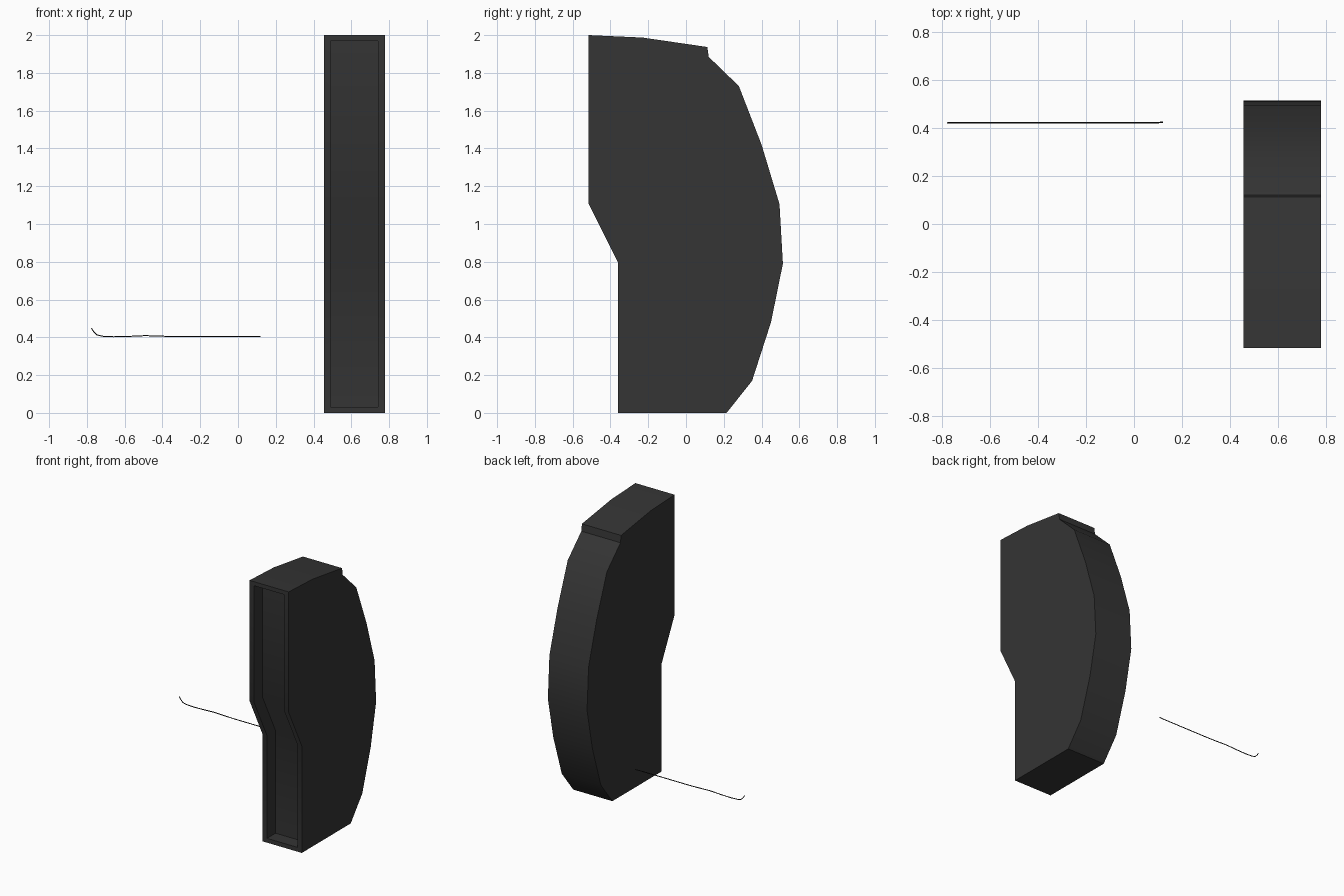
import bpy, bmesh, math

if "Cube" in bpy.data.objects:
    bpy.data.objects.remove(bpy.data.objects["Cube"])


def material(name, value):
    mat = bpy.data.materials.new(name)
    mat.diffuse_color = (value, value, value, 1)
    mat.use_nodes = True
    mat.node_tree.nodes["Principled BSDF"].inputs["Base Color"].default_value = mat.diffuse_color
    return mat


def prism(name, profile, x0, x1):
    """Extrude a closed (y, z) profile along x."""
    bm = bmesh.new()
    face = bm.faces.new([bm.verts.new((x0, y, z)) for y, z in profile])
    ext = bmesh.ops.extrude_face_region(bm, geom=[face])
    verts = [g for g in ext["geom"] if isinstance(g, bmesh.types.BMVert)]
    bmesh.ops.translate(bm, verts=verts, vec=(x1 - x0, 0, 0))
    bmesh.ops.recalc_face_normals(bm, faces=bm.faces)
    mesh = bpy.data.meshes.new(name)
    bm.to_mesh(mesh)
    bm.free()
    obj = bpy.data.objects.new(name, mesh)
    bpy.context.collection.objects.link(obj)
    return obj


# Housing: stepped flat front, faceted bulging back
front = [(-0.515, 1.105), (-0.36, 0.795)]
housing = prism("housing", [
    (-0.515, 2.0), (-0.23, 1.987), (0.113, 1.937), (0.12, 1.885),
    (0.28, 1.73), (0.40, 1.42), (0.495, 1.105), (0.513, 0.79),
    (0.45, 0.48), (0.35, 0.17), (0.215, 0.0), (-0.36, 0.0),
    front[1], front[0]], 0.455, 0.777)
housing.data.materials.append(material("dark_grey", 0.035))

# Shallow recess following the stepped front
depth = 0.1
floor = [(y + depth, z) for y, z in front]
cutter = prism("recess_cutter", [
    (-0.7, 1.97), (floor[0][0], 1.97), *floor,
    (floor[1][0], 0.032), (-0.7, 0.032)], 0.491, 0.741)
cutter.hide_render = True

mod = housing.modifiers.new("recess", 'BOOLEAN')
mod.operation = 'DIFFERENCE'
mod.solver = 'EXACT'
mod.object = cutter
bpy.context.view_layer.objects.active = housing
housing.select_set(True)
bpy.ops.object.modifier_apply(modifier=mod.name)
bpy.data.objects.remove(cutter)
bpy.ops.object.shade_smooth_by_angle(angle=math.radians(30))

# Thin wire with an upturned end
path = [(-0.776, 0.42, 0.449), (-0.764, 0.42, 0.43), (-0.747, 0.42, 0.413),
        (-0.72, 0.42, 0.406), (-0.66, 0.42, 0.403), (-0.58, 0.42, 0.405),
        (-0.49, 0.42, 0.409), (-0.40, 0.42, 0.406), (-0.33, 0.42, 0.404),
        (0.08, 0.42, 0.404), (0.12, 0.423, 0.404)]
curve = bpy.data.curves.new("wire", 'CURVE')
curve.dimensions = '3D'
curve.bevel_depth = 0.003
curve.bevel_resolution = 1
curve.use_fill_caps = True
spline = curve.splines.new('POLY')
spline.points.add(len(path) - 1)
for point, co in zip(spline.points, path):
    point.co = (*co, 1)
curve.materials.append(material("black", 0.01))
wire = bpy.data.objects.new("wire", curve)
bpy.context.collection.objects.link(wire)
